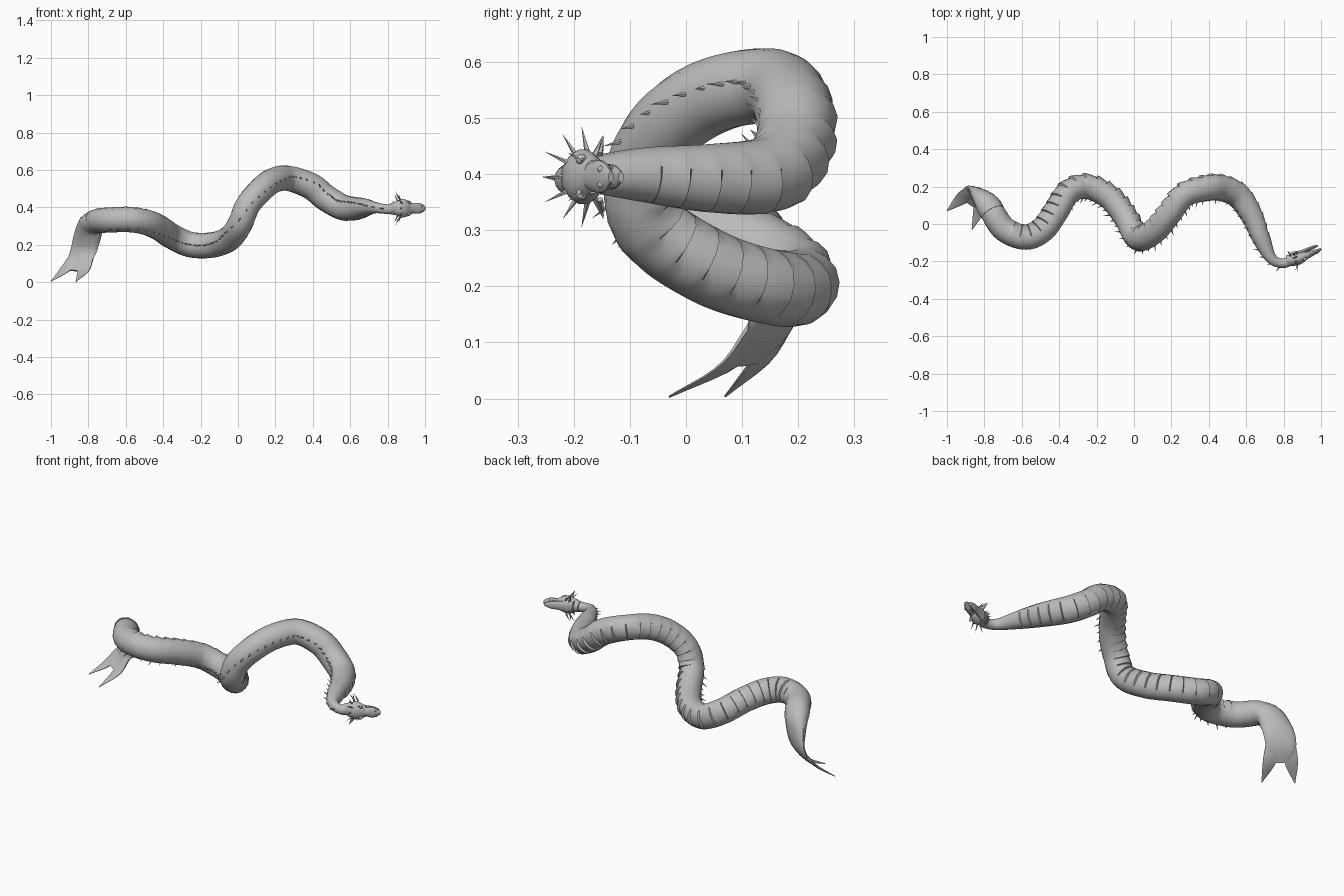
import bpy, bmesh, math
from mathutils import Vector

cube = bpy.data.objects.get("Cube")
if cube:
    bpy.data.objects.remove(cube, do_unlink=True)

grey = bpy.data.materials.new("plain_grey")
grey.use_nodes = True
grey.diffuse_color = (0.5, 0.5, 0.5, 1)
grey.node_tree.nodes["Principled BSDF"].inputs["Base Color"].default_value = (0.5, 0.5, 0.5, 1)

UP = Vector((0, 0, 1))
FRONT = Vector((0, -1, 0))


def finish(name, bm, smooth=True):
    bmesh.ops.recalc_face_normals(bm, faces=bm.faces)
    mesh = bpy.data.meshes.new(name)
    bm.to_mesh(mesh)
    bm.free()
    mesh.materials.append(grey)
    obj = bpy.data.objects.new(name, mesh)
    bpy.context.collection.objects.link(obj)
    if smooth:
        bpy.ops.object.select_all(action="DESELECT")
        obj.select_set(True)
        bpy.context.view_layer.objects.active = obj
        bpy.ops.object.shade_smooth_by_angle(angle=math.radians(35))


class Path:
    """Smooth path through points of x, y, z, half width, half height.

    Sections keep their width along span, or else roll by a sixth value, the tilt of the back."""

    def __init__(self, points, span=None, fine=16):
        pts = [Vector(p) for p in points]
        pts = [pts[0] * 2 - pts[1]] + pts + [pts[-1] * 2 - pts[-2]]
        self.span = span
        self.dense = []
        for a, b, c, d in zip(pts, pts[1:], pts[2:], pts[3:]):
            for i in range(fine):
                t = i / fine
                self.dense.append((b * 2 + (c - a) * t + (a * 2 - b * 5 + c * 4 - d) * t ** 2
                                   + (b * 3 - a - c * 3 + d) * t ** 3) * 0.5)
        self.dense.append(pts[-2])
        self.run = [0]
        for p, q in zip(self.dense, self.dense[1:]):
            self.run.append(self.run[-1] + (Vector(q[:3]) - Vector(p[:3])).length)
        self.length = self.run[-1]

    def value(self, s):
        s = min(max(s, 0), self.length)
        i = 0
        while i < len(self.run) - 2 and self.run[i + 1] < s:
            i += 1
        t = (s - self.run[i]) / max(self.run[i + 1] - self.run[i], 1e-6)
        return self.dense[i].lerp(self.dense[i + 1], t)

    def frame(self, s):
        """Centre, direction, back, side, half width, half height."""
        v = self.value(s)
        e = self.length * 0.012
        along = (Vector(self.value(s + e)[:3]) - Vector(self.value(s - e)[:3])).normalized()
        if self.span:
            side = (self.span - along * along.dot(self.span)).normalized()
            back = side.cross(along)
        else:
            back = UP.cross(along) + FRONT * 0.5 + UP * v[5]
            back = (back - along * back.dot(along)).normalized()
            side = along.cross(back)
        return Vector(v[:3]), along, back, side, max(v[3], 0.001), max(v[4], 0.001)


def loft(name, path, stations, sides):
    """Skin rings along a path; each station is (distance, belly swell)."""
    bm = bmesh.new()
    rings = []
    for s, swell in stations:
        c, along, back, side, w, h = path.frame(s)
        ring = []
        for i in range(sides):
            a = math.tau * i / sides
            k = 1 + swell * min(max(-math.cos(a) * 3 - 1.8, 0), 1)
            ring.append(bm.verts.new(c + side * (math.sin(a) * w * k) + back * (math.cos(a) * h * k)))
        rings.append(ring)
    for r, q in zip(rings, rings[1:]):
        for i in range(sides):
            j = (i + 1) % sides
            bm.faces.new((r[i], r[j], q[j], q[i]))
    bm.faces.new(rings[0])
    bm.faces.new(rings[-1])
    finish(name, bm)


def even(path, count):
    return [(path.length * i / count, 0) for i in range(count + 1)]


def spike(bm, base, aim, length, radius, sides=5):
    aim = aim.normalized()
    u = aim.orthogonal().normalized()
    v = aim.cross(u)
    tip = bm.verts.new(base + aim * length)
    foot = [bm.verts.new(base + (u * math.cos(math.tau * i / sides)
                                 + v * math.sin(math.tau * i / sides)) * radius) for i in range(sides)]
    for i in range(sides):
        bm.faces.new((foot[i], foot[(i + 1) % sides], tip))
    bm.faces.new(foot)


# Coiling body, from the neck to the root of the tail fin
body_path = Path([
    (.85, -.185, .395, .034, .03, 0), (.8, -.21, .39, .026, .025, 0), (.735, -.185, .398, .03, .03, .2),
    (.682, -.08, .399, .048, .048, .6), (.632, .04, .393, .062, .06, .8), (.56, .15, .4, .069, .069, .8),
    (.47, .193, .451, .071, .071, .7), (.39, .193, .513, .071, .071, .5), (.27, .158, .555, .068, .068, .2),
    (.19, .06, .544, .068, .068, 0), (.122, -.025, .493, .068, .068, 0), (.052, -.075, .41, .067, .067, 0),
    (.01, -.065, .31, .067, .067, 0), (-.045, .04, .235, .068, .068, 0), (-.13, .145, .2, .068, .068, 0),
    (-.25, .202, .2, .068, .068, 0), (-.35, .172, .243, .068, .068, -.5), (-.42, .065, .29, .069, .069, -1),
    (-.49, -.03, .32, .069, .069, -1.3), (-.58, -.07, .335, .068, .068, -1.5),
    (-.69, -.03, .332, .067, .067, -1.5), (-.755, .06, .325, .066, .064, -1.5),
    (-.785, .115, .295, .05, .045, -1.5)])

# Belly plates: each swells and then drops back sharply
plates = 47
step = body_path.length / plates
stations = []
for k in range(plates):
    strength = 0.18 if 5 <= k <= plates - 5 else 0
    for phase in (0, .35, .7, .93):
        stations.append(((k + phase) * step, strength * (phase - .7)))
stations.append((body_path.length, 0))
loft("body", body_path, stations, 16)

# Flattened tail with a forked end
fin_span = Vector((.87, -.5, 0))
fin_path = Path([
    (-.755, .06, .327, .067, .065), (-.787, .115, .3, .072, .056), (-.808, .148, .235, .079, .038),
    (-.826, .16, .17, .08, .022), (-.85, .143, .11, .074, .012), (-.88, .108, .062, .04, .005)], fin_span)
loft("tail_fin", fin_path, even(fin_path, 16), 16)
for name, root, middle, tip in (
        ("tail_fork_right", (-.876, .17, .13), (-.926, .132, .065), (-1, .07, .004)),
        ("tail_fork_left", (-.805, .13, .13), (-.826, .077, .06), (-.866, -.03, .003))):
    p = Path([root + (.038, .012), middle + (.035, .006), tip + (.002, .002)], fin_span)
    loft(name, p, even(p, 8), 10)

# Spines along the back
bm = bmesh.new()
count = 56
for i in range(count):
    s = body_path.length * (.03 + .9 * i / count)
    c, along, back, side, w, h = body_path.frame(s)
    size = (.036, .02, .028)[i % 3]
    spike(bm, c + back * (h - .004), back + along * .6, size, .005)
finish("back_spines", bm, False)

# Head frame: it lies on its side like the body, crown towards the front
nose = Vector((.945, .327, 0)).normalized()
crown = Vector((nose.y, -nose.x, 0))
base = Vector((.8, -.2, .395))


def at(l, u, w=0):
    return base + nose * l + crown * u + UP * w


def head_loft(name, rows, count=12):
    p = Path([tuple(at(l, u)) + (w, h) for l, u, w, h in rows], -UP)
    loft(name, p, even(p, count), 14)


head_loft("skull", [(.015, 0, .026, .025), (.05, .008, .04, .033), (.08, .01, .05, .034),
                    (.11, .008, .042, .028), (.135, .01, .03, .018)])
head_loft("upper_jaw", [(.09, .01, .04, .024), (.13, .01, .027, .019), (.165, .008, .03, .014),
                        (.19, .006, .025, .011), (.212, .003, .01, .005)])
head_loft("lower_jaw", [(.07, -.012, .038, .018), (.12, -.016, .025, .011), (.165, -.02, .021, .009),
                        (.2, -.02, .01, .005)])

# Eyes and nostrils in mirrored pairs
for side, word in ((1, "upper"), (-1, "lower")):
    for part, spot, radius in (("eye", (.112, .024, .031), .01), ("nostril", (.188, .014, .014), .006)):
        bm = bmesh.new()
        bmesh.ops.create_uvsphere(bm, u_segments=10, v_segments=6, radius=radius)
        bmesh.ops.translate(bm, verts=bm.verts, vec=at(spot[0], spot[1], spot[2] * side))
        finish(part + "_" + word, bm)

# Crest of long spikes swept back around the head
bm = bmesh.new()
for i in range(9):
    a = math.radians(-120 + 30 * i)
    out = crown * math.cos(a) + UP * math.sin(a)
    foot = at(.065 + .012 * (i % 2), .03 * math.cos(a), .04 * math.sin(a))
    spike(bm, foot, out - nose * (.3 + .4 * (i % 2)), (.05, .062)[i % 2], .006)
for side in (1, -1):
    spike(bm, at(.12, .024, .028 * side), crown * .8 + UP * side * .6 - nose, .035, .006)
    spike(bm, at(.085, -.02, .04 * side), UP * side - crown * .5 - nose * .8, .045, .006)
finish("head_spikes", bm, False)

# Teeth along both jaws
bm = bmesh.new()
for side in (1, -1):
    for i in range(4):
        l = .135 + .014 * i
        spike(bm, at(l, -.002, .02 * side), -crown, .01, .003, 4)
        spike(bm, at(l - .006, -.014, .016 * side), crown, .009, .003, 4)
finish("teeth", bm, False)

# Small chin frill on the throat
bm = bmesh.new()
for i in range(7):
    a = math.radians(120 + 20 * i)
    out = crown * math.cos(a) + UP * math.sin(a)
    spike(bm, at(.045, 0) + out * .03, out - nose * .4, .02, .005)
finish("throat_frill", bm, False)
